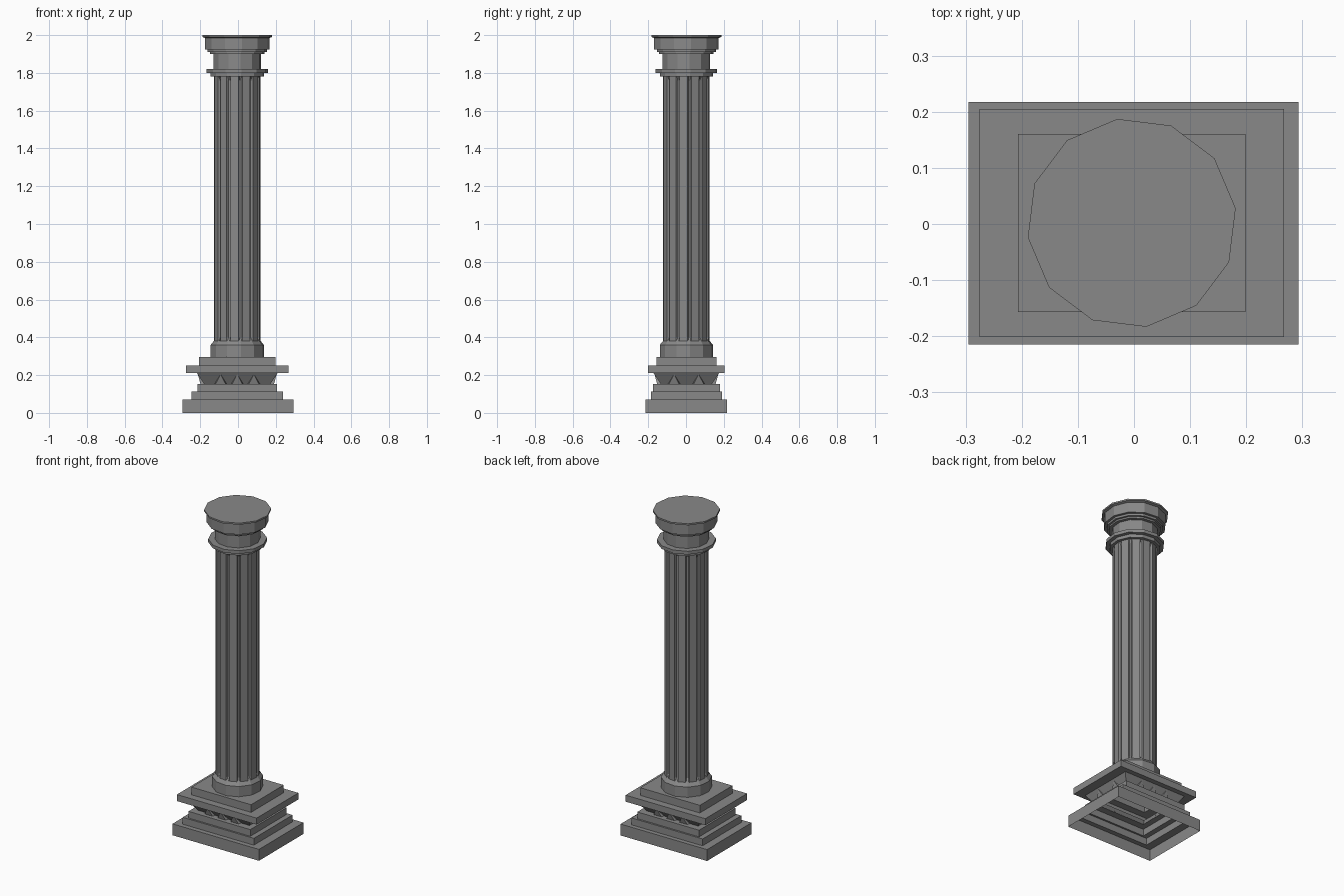
import bpy, bmesh
from math import cos, sin, radians

cube = bpy.data.objects.get("Cube")
if cube:
    bpy.data.objects.remove(cube)

stone = bpy.data.materials.new("grey_stone")
stone.use_nodes = True
colour = (0.25, 0.25, 0.25, 1)
stone.diffuse_color = colour
stone.node_tree.nodes["Principled BSDF"].inputs["Base Color"].default_value = colour

CX, CY, TURN = -0.004, 0.002, 8   # column axis and rotation of its twelve sides


def finish(name, bm, recalc=True):
    if recalc:
        bmesh.ops.recalc_face_normals(bm, faces=bm.faces[:])
    mesh = bpy.data.meshes.new(name)
    bm.to_mesh(mesh)
    bm.free()
    mesh.materials.append(stone)
    obj = bpy.data.objects.new(name, mesh)
    bpy.context.collection.objects.link(obj)
    return obj


def loft(name, rings, cap_top=True):
    """Skin a stack of closed rings, each a counter-clockwise list of points."""
    bm = bmesh.new()
    loops = [[bm.verts.new(p) for p in ring] for ring in rings]
    n = len(loops[0])
    for low, high in zip(loops, loops[1:]):
        for i in range(n):
            j = (i + 1) % n
            bm.faces.new((low[i], low[j], high[j], high[i]))
    if cap_top:
        bm.faces.new(loops[-1])
    return finish(name, bm, recalc=False)


def rect(hx, hy, z, cx=CX, cy=CY):
    return [(cx + sx * hx, cy + sy * hy, z)
            for sx, sy in ((-1, -1), (1, -1), (1, 1), (-1, 1))]


def circle(r, z):
    return [(CX + r * cos(radians(TURN + 30 * k)),
             CY + r * sin(radians(TURN + 30 * k)), z) for k in range(12)]


# Stepped pedestal: an open-bottomed shell of stacked rectangles
loft("pedestal", [
    rect(0.294, 0.216, 0, -0.001, 0.001), rect(0.294, 0.216, 0.07, -0.001, 0.001),
    rect(0.242, 0.188, 0.07), rect(0.242, 0.188, 0.112),
    rect(0.21, 0.177, 0.112), rect(0.21, 0.177, 0.153),
    rect(0.175, 0.135, 0.153), rect(0.213, 0.173, 0.21),
    rect(0.271, 0.203, 0.21), rect(0.271, 0.203, 0.25),
    rect(0.2025, 0.1585, 0.25), rect(0.2025, 0.1585, 0.297),
])

# Small wedge ornaments standing against the flared band
def wedge(bm, x, y, out_x, out_y):
    def point(along, out, z):
        return bm.verts.new((x + out_x * out - out_y * along,
                             y + out_y * out + out_x * along, z))
    left, right = point(-0.032, 0, 0.154), point(0.032, 0, 0.154)
    front_l, front_r = point(-0.026, 0.02, 0.154), point(0.026, 0.02, 0.154)
    apex = point(0, 0.034, 0.205)
    for face in ((front_l, front_r, apex), (left, front_l, apex),
                 (front_r, right, apex), (right, left, apex),
                 (left, right, front_r, front_l)):
        bm.faces.new(face)


bm = bmesh.new()
for side in (-1, 1):
    for x in (-0.088, 0, 0.088):
        wedge(bm, CX + x, CY + side * 0.135, 0, side)
    for y in (-0.065, 0.065):
        wedge(bm, CX + side * 0.175, CY + y, side, 0)
finish("wedge_ornaments", bm)

# Round foot of the column
loft("column_foot", [circle(0.142, 0.295), circle(0.142, 0.36), circle(0.12, 0.387)])


# Fluted shaft: twelve flat strips parted by narrow grooves that close at the ends
def fluted(z, depth, r=0.123):
    ring = []
    for k in range(12):
        for offset, cut in ((-5, 0), (-2.5, depth), (2.5, depth), (5, 0)):
            a = radians(TURN + 30 * k + offset)
            ring.append((CX + (r - cut) * cos(a), CY + (r - cut) * sin(a), z))
    return ring


loft("fluted_shaft", [fluted(0.38, 0), fluted(0.4, 0.013),
                      fluted(1.76, 0.013), fluted(1.785, 0)])

# Capital: collar, neck, small steps, drum and thin top slab
profile = ((0.122, 1.78), (0.142, 1.78), (0.142, 1.80), (0.164, 1.80), (0.164, 1.82),
           (0.127, 1.82), (0.127, 1.90), (0.146, 1.90), (0.146, 1.91), (0.158, 1.91),
           (0.158, 1.923), (0.173, 1.923), (0.173, 1.985), (0.187, 1.99), (0.187, 2.0))
loft("capital", [circle(r, z) for r, z in profile])
